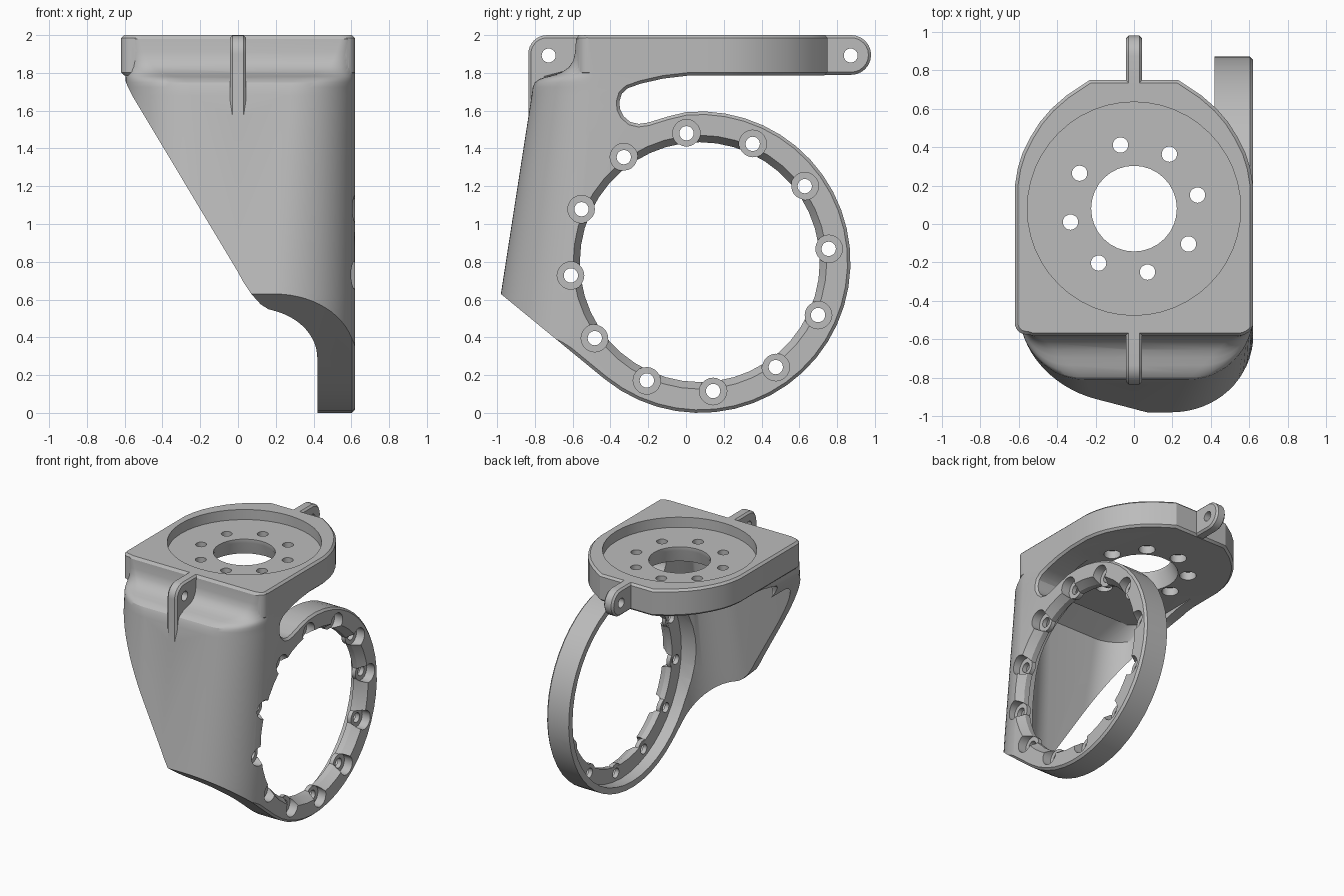
import bpy, bmesh, math
from mathutils import Vector

if "Cube" in bpy.data.objects:
    bpy.data.objects.remove(bpy.data.objects["Cube"])

grey = bpy.data.materials.new("plain_grey")
grey.use_nodes = True
color = (0.5, 0.5, 0.5, 1)
grey.diffuse_color = color
grey.node_tree.nodes["Principled BSDF"].inputs["Base Color"].default_value = color


def apply(obj, mod):
    bpy.context.view_layer.objects.active = obj
    bpy.ops.object.modifier_apply(modifier=mod.name)


def combine(obj, other, operation):
    mod = obj.modifiers.new("combine", "BOOLEAN")
    mod.operation = operation
    mod.solver = "EXACT"
    mod.object = other
    apply(obj, mod)
    bpy.data.objects.remove(other)


def loft(name, rings):
    bm = bmesh.new()
    loops = [[bm.verts.new(p) for p in ring] for ring in rings]
    n = len(loops[0])
    for a, b in zip(loops, loops[1:]):
        for i in range(n):
            j = (i + 1) % n
            bm.faces.new((a[i], a[j], b[j], b[i]))
    bm.faces.new(loops[0])
    bm.faces.new(loops[-1])
    bmesh.ops.recalc_face_normals(bm, faces=bm.faces)
    mesh = bpy.data.meshes.new(name)
    bm.to_mesh(mesh)
    bm.free()
    mesh.materials.append(grey)
    obj = bpy.data.objects.new(name, mesh)
    bpy.context.collection.objects.link(obj)
    return obj


def place(axis, p, d):
    return {"x": (d, p[0], p[1]), "y": (p[0], d, p[1]), "z": (p[0], p[1], d)}[axis]


def prism(name, points, low, high, axis, bevel=0):
    obj = loft(name, [[place(axis, p, d) for p in points] for d in (low, high)])
    if bevel:
        mod = obj.modifiers.new("edge", "BEVEL")
        mod.width = bevel
        mod.segments = 1
        mod.limit_method = "ANGLE"
        mod.angle_limit = math.radians(50)
        apply(obj, mod)
    return obj


def arc(cx, cy, r, start, end, steps):
    angles = [math.radians(start + (end - start) * i / steps) for i in range(steps + 1)]
    return [(cx + r * math.cos(a), cy + r * math.sin(a)) for a in angles]


def lathe(name, u, v, profile, axis, sides=32):
    # Stepped round shape from (distance along axis, radius) pairs
    return loft(name, [[place(axis, p, d) for p in arc(u, v, r, 0, 360, sides)[:-1]]
                       for d, r in profile])


def u_section(z, front, r, left, right):
    # Rounded front corners, straight sides running back
    pts = [(left, 1.2)] + arc(left + r, front + r, r, 180, 270, 16)
    pts += arc(right - r, front + r, r, 270, 360, 16) + [(right, 1.2)]
    return [Vector((x, y, z)) for x, y in pts]


# Side silhouette: ring outline, slot, wall
RY, RZ = 0.073, 0.798
side = arc(RY, RZ, 0.798, 231, 455, 30)
side += [(-0.1, 1.568), (-0.2, 1.537), (-0.25, 1.53), (-0.295, 1.54), (-0.33, 1.57),
         (-0.35, 1.61), (-0.352, 1.65), (-0.34, 1.69), (-0.31, 1.718), (-0.24, 1.743),
         (-0.12, 1.77), (0.05, 1.79), (0.05, 2), (-1.2, 2), (-1.2, 0.81)]
body = prism("bracket_body", side, -0.62, 0.62, "x", 0.016)

# Curved front shell with a soft shoulder below the plate
shoulder = [(-0.1, -1.09, 0.5), (0.63, -0.98, 0.43), (1.68, -0.817, 0.35),
            (1.725, -0.811, 0.345), (1.75, -0.8, 0.33), (1.768, -0.775, 0.305),
            (1.78, -0.735, 0.265), (1.79, -0.695, 0.225), (1.805, -0.655, 0.185),
            (1.83, -0.62, 0.15), (1.865, -0.597, 0.12), (1.91, -0.587, 0.1),
            (1.98, -0.582, 0.08), (2.01, -0.56, 0.08)]
shell = loft("shell", [u_section(z, f, r, -0.595, 0.622) for z, f, r in shoulder])
combine(body, shell, "INTERSECT")
hollow = [(-0.2, -1.0, 0.4), (0.63, -0.88, 0.34), (1.7, -0.74, 0.26), (1.8, -0.56, 0.2)]
combine(body, loft("hollow", [u_section(z, f, r, -0.51, 0.42) for z, f, r in hollow]),
        "DIFFERENCE")

# Diagonal cut on the low side
cut = [(-0.605, 1.78), (-0.585, 1.73), (-0.56, 1.68), (0, 0.745), (0.03, 0.69), (0.07, 0.63),
       (0.12, 0.575), (0.19, 0.53), (0.3, 0.4), (0.41, 0.1), (0.41, -0.3), (-1, -0.3), (-1, 1.78)]
combine(body, prism("diagonal_cut", cut, -1.5, 1.5, "y"), "DIFFERENCE")

# Top plate
curve = [(0.62, 0.2), (0.605, 0.29), (0.58, 0.37), (0.54, 0.45), (0.49, 0.53),
         (0.43, 0.6), (0.35, 0.67), (0.23, 0.75)]
half = arc(0.56, -0.515, 0.06, -90, 0, 6) + curve
outline = half + [(-x, y) for x, y in reversed(half)]
combine(body, prism("top_plate", outline, 1.787, 2, "z", 0.016), "UNION")

# Mounting tabs
back_tab = [(0.6, 1.79)] + arc(0.875, 1.895, 0.105, -90, 90, 12) + [(0.6, 2)]
front_tab = [(-0.55, 2)] + arc(-0.735, 1.9, 0.1, 90, 180, 8) + [(-0.835, 1.5), (-0.8, 1.5),
                                                                (-0.74, 1.77), (-0.55, 1.82)]
for name, shape in (("back_tab", back_tab), ("front_tab", front_tab)):
    combine(body, prism(name, shape, -0.042, 0.042, "x", 0.014), "UNION")
for y in (-0.727, 0.872):
    combine(body, lathe("tab_hole", y, 1.892, [(-0.2, 0.037), (0.2, 0.037)], "x", 24),
            "DIFFERENCE")

# Plate recess, flared centre hole and bolt holes
PY = 0.08
combine(body, lathe("recess", 0, PY, [(1.92, 0.555), (2.1, 0.555)], "z", 48), "DIFFERENCE")
flare = [(1.7, 0.27), (1.79, 0.265), (1.89, 0.223), (2.1, 0.223)]
combine(body, lathe("centre_hole", 0, PY, flare, "z"), "DIFFERENCE")
bolt = [(1.7, 0.06), (1.85, 0.06), (1.85, 0.04), (2.1, 0.04)]
for y, x in arc(PY, 0, 0.338, 33, 348, 7):
    combine(body, lathe("bolt_hole", x, y, bolt, "z", 20), "DIFFERENCE")

# Ring bore: wide pocket behind, thin lip with chamfer in front
bore = [(0.3, 0.75), (0.515, 0.75), (0.515, 0.635), (0.56, 0.635), (0.62, 0.672), (0.7, 0.72)]
combine(body, lathe("bore", RY, RZ, bore, "x", 44), "DIFFERENCE")

# Screw bosses on the lip, with stepped holes
spots = arc(RY, RZ, 0.686, 95.9, 425.9, 11)
screw = [(0.3, 0.038), (0.55, 0.038), (0.55, 0.073), (0.7, 0.073)]
for y, z in spots:
    combine(body, lathe("boss", y, z, [(0.517, 0.071), (0.558, 0.071)], "x", 20), "UNION")
for y, z in spots:
    combine(body, lathe("screw_hole", y, z, screw, "x", 20), "DIFFERENCE")

# Smooth curved areas, keep hard edges
bpy.ops.object.select_all(action="DESELECT")
body.select_set(True)
bpy.context.view_layer.objects.active = body
bpy.ops.object.shade_smooth_by_angle(angle=math.radians(28))
